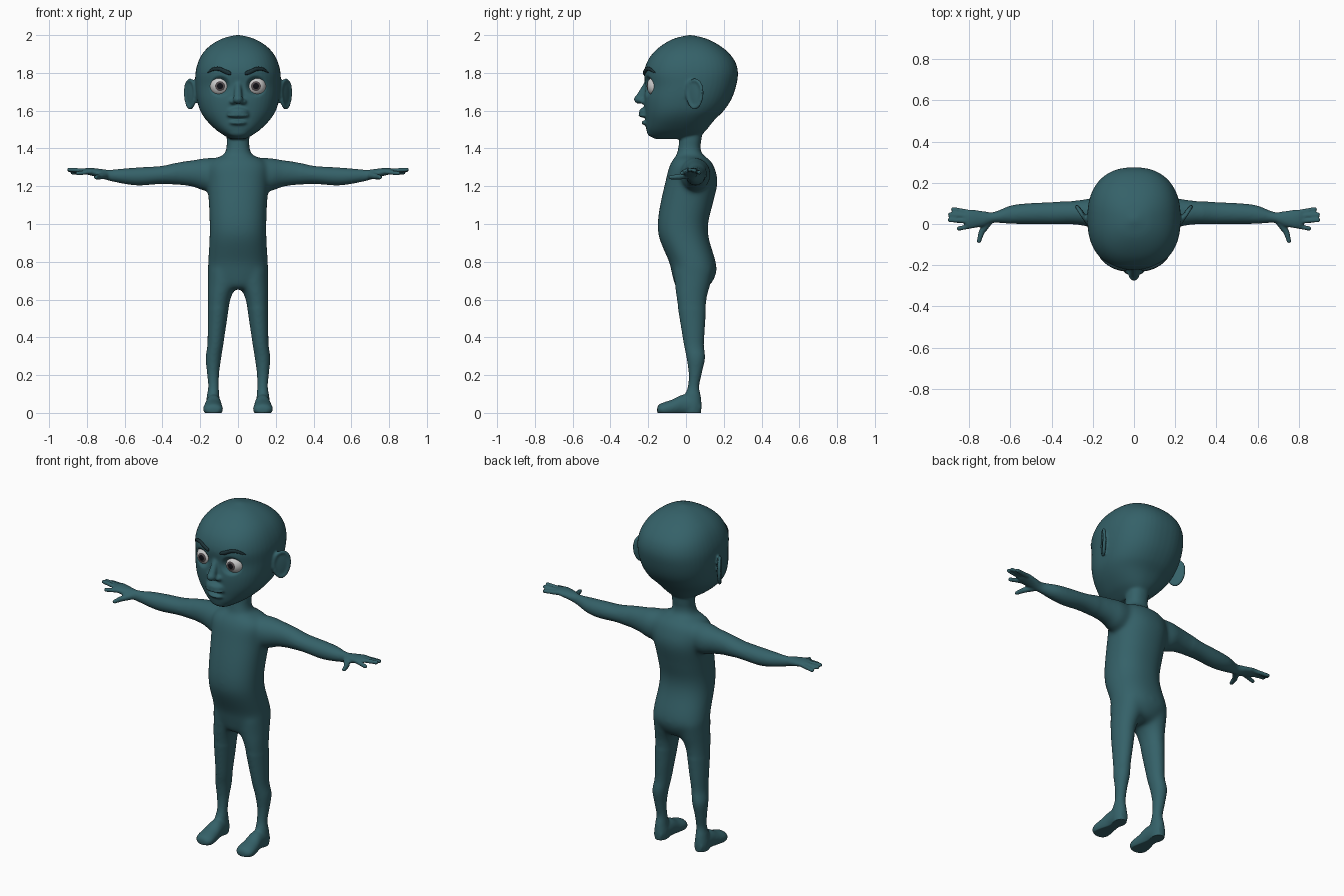
import bpy, bmesh, math
from mathutils import Matrix, Vector

if "Cube" in bpy.data.objects:
    bpy.data.objects.remove(bpy.data.objects["Cube"])


def material(name, rgb):
    m = bpy.data.materials.new(name)
    m.diffuse_color = (*rgb, 1)
    m.use_nodes = True
    m.node_tree.nodes["Principled BSDF"].inputs["Base Color"].default_value = m.diffuse_color
    return m


def spline(keys, steps=6):
    """Catmull-Rom interpolation of a list of tuples."""
    out = []
    k = [keys[0]] + list(keys) + [keys[-1]]
    for i in range(1, len(k) - 2):
        for s in range(steps):
            t = s / steps
            out.append([0.5 * (2 * b + (c - a) * t + (2 * a - 5 * b + 4 * c - d) * t * t
                               + (3 * b - a - 3 * c + d) * t ** 3)
                        for a, b, c, d in zip(*k[i - 1:i + 3])])
    out.append(list(keys[-1]))
    return out


def loft(bm, axis, keys, p=2.0, n=36):
    """Skin super-ellipse rings (t, centre u, centre v, radius u, radius v)."""
    place = {'x': lambda t, u, v: (t, u, v), 'y': lambda t, u, v: (u, t, v),
             'z': lambda t, u, v: (u, v, t)}[axis]
    rings = []
    for t, cu, cv, ru, rv in spline(keys):
        ring = []
        for i in range(n):
            c, s = math.cos(math.tau * i / n), math.sin(math.tau * i / n)
            u = cu + max(ru, .001) * math.copysign(abs(c) ** (2 / p), c)
            v = cv + max(rv, .001) * math.copysign(abs(s) ** (2 / p), s)
            ring.append(bm.verts.new(place(t, u, v)))
        rings.append(ring)
    for a, b in zip(rings, rings[1:]):
        for i in range(n):
            j = (i + 1) % n
            bm.faces.new((a[i], a[j], b[j], b[i]))
    bm.faces.new(rings[0])
    bm.faces.new(rings[-1])


def ball(bm, centre, radii, rot=Matrix(), seg=20):
    m = Matrix.Translation(centre) @ rot @ Matrix.Diagonal((*radii, 1))
    return bmesh.ops.create_uvsphere(bm, u_segments=seg, v_segments=seg // 2 + 2,
                                     radius=1, matrix=m)


def rope(bm, p, q, r1, r2, n=14):
    """Row of overlapping balls that the remesh fuses into a limb."""
    p, q = Vector(p), Vector(q)
    for i in range(n):
        t = i / (n - 1)
        r = r1 + (r2 - r1) * t
        ball(bm, p.lerp(q, t), (r, r, r), seg=12)


def finish(bm, name, mats):
    bmesh.ops.recalc_face_normals(bm, faces=bm.faces)
    me = bpy.data.meshes.new(name)
    bm.to_mesh(me)
    bm.free()
    ob = bpy.data.objects.new(name, me)
    bpy.context.collection.objects.link(ob)
    for m in mats:
        me.materials.append(m)
    me.shade_smooth()
    return ob


skin = material("skin", (.035, .12, .14))
brow_mat = material("brow", (.012, .032, .038))
white = material("eye_white", (.8, .8, .8))
iris = material("iris", (.09, .075, .08))
pupil = material("pupil", (.005, .005, .008))

bm = bmesh.new()

# arm and palm
loft(bm, 'x', [(.05, .04, 1.27, .07, .08), (.17, .05, 1.262, .08, .088),
               (.23, .055, 1.267, .067, .073), (.30, .055, 1.268, .058, .063),
               (.40, .053, 1.26, .053, .048), (.52, .05, 1.252, .05, .048),
               (.60, .045, 1.253, .044, .041), (.68, .032, 1.258, .026, .029),
               (.73, .025, 1.268, .037, .024), (.78, .025, 1.277, .044, .02),
               (.81, .027, 1.28, .042, .015), (.82, .027, 1.28, .03, .008)])
# fingers and thumb
for base, tip in (((.78, -.008, 1.277), (.85, -.022, 1.268)),
                  ((.80, .014, 1.28), (.894, .019, 1.288)),
                  ((.80, .037, 1.28), (.893, .046, 1.284)),
                  ((.79, .055, 1.277), (.877, .072, 1.272))):
    rope(bm, base, tip, .013, .0115)
rope(bm, (.705, .012, 1.257), (.74, -.04, 1.25), .02, .015)
rope(bm, (.74, -.04, 1.25), (.752, -.083, 1.247), .015, .0115)

# leg
loft(bm, 'z', [(.76, .085, .04, .074, .105), (.68, .083, .035, .077, .095),
               (.60, .10, .03, .06, .08), (.45, .1125, .037, .048, .063),
               (.36, .12, .042, .042, .053), (.29, .13, .052, .041, .049),
               (.21, .132, .049, .032, .035), (.14, .13, .04, .028, .03),
               (.09, .132, .035, .033, .043), (.04, .132, .035, .038, .048),
               (-.01, .132, .035, .034, .044)])
# foot
loft(bm, 'y', [(.078, .132, .03, .026, .026), (.03, .131, .04, .038, .05),
               (-.02, .13, .042, .042, .054), (-.07, .132, .028, .049, .044),
               (-.115, .132, .02, .053, .037), (-.142, .131, .018, .043, .027),
               (-.153, .13, .015, .022, .013)])

# ear: thin dish with a raised rim, flared backwards
turn = Matrix.Rotation(-math.radians(33), 4, 'Z')
centre = Vector((.25, .048, 1.688))
ball(bm, centre, (.011, .05, .078), turn)
for i in range(40):
    a = math.tau * i / 40
    w = .046 + .006 * math.sin(a)
    ball(bm, centre + turn @ Vector((.004, w * math.cos(a), .073 * math.sin(a))),
         (.011,) * 3, seg=10)
# nostril wing
ball(bm, (.027, -.226, 1.648), (.018, .018, .015))

# mirror every side part
dup = bmesh.ops.duplicate(bm, geom=bm.verts[:] + bm.edges[:] + bm.faces[:])['geom']
bmesh.ops.scale(bm, vec=(-1, 1, 1), verts=[g for g in dup if isinstance(g, bmesh.types.BMVert)])

# torso and neck: z, front y, back y, half width
torso = [(.655, -.04, .09, .05), (.68, -.06, .13, .11), (.74, -.075, .16, .156),
         (.80, -.09, .157, .158), (.92, -.14, .122, .151), (1.0, -.15, .117, .15),
         (1.10, -.137, .14, .154), (1.22, -.11, .167, .162), (1.30, -.09, .15, .165),
         (1.34, -.07, .125, .135), (1.365, -.05, .092, .08), (1.40, -.043, .077, .062),
         (1.47, -.03, .085, .06)]
# head
head = [(1.45, -.165, .05, .04), (1.47, -.195, .08, .075), (1.50, -.21, .11, .118),
        (1.55, -.215, .15, .168), (1.60, -.22, .20, .20), (1.66, -.222, .24, .217),
        (1.73, -.215, .265, .225), (1.80, -.222, .275, .225), (1.86, -.205, .26, .21),
        (1.91, -.17, .222, .182), (1.95, -.122, .17, .14), (1.98, -.067, .11, .087),
        (1.995, -.012, .055, .036), (2.001, .018, .022, .002)]
for rows, power in ((torso, 2.25), (head, 2.35)):
    loft(bm, 'z', [(z, 0, (f + b) / 2, w, (b - f) / 2) for z, f, b, w in rows], power, 48)

# nose, lips and chin
rope(bm, (0, -.203, 1.75), (0, -.244, 1.668), .016, .024)
ball(bm, (0, -.247, 1.66), (.027, .03, .024))
ball(bm, (0, -.2, 1.592), (.062, .05, .03))
ball(bm, (0, -.215, 1.574), (.062, .038, .011))
ball(bm, (0, -.204, 1.536), (.05, .034, .014))
ball(bm, (0, -.178, 1.492), (.058, .03, .032))

body = finish(bm, "body", [skin])

# fuse the parts into one skin
mod = body.modifiers.new("fuse", 'REMESH')
mod.mode = 'VOXEL'
mod.voxel_size = .006
bpy.context.view_layer.objects.active = body
body.select_set(True)
bpy.ops.object.modifier_apply(modifier=mod.name)

# soften joints, sink the eye sockets, flatten the soles
EYE = Vector((.095, -.153, 1.73))
bm = bmesh.new()
bm.from_mesh(body.data)
joints = [v for v in bm.verts if .55 < v.co.z < 1.43 and abs(v.co.x) < .33]
rest = [v for v in bm.verts if abs(v.co.x) < .66]
for verts, count in ((joints, 36), (rest, 4), (bm.verts[:], 2)):
    for _ in range(count):
        bmesh.ops.smooth_vert(bm, verts=verts, factor=.5, use_axis_x=True,
                              use_axis_y=True, use_axis_z=True)
for v in bm.verts:
    if v.co.y < -.1 and v.co.z > 1.6:
        d = math.hypot(abs(v.co.x) - EYE.x, v.co.z - EYE.z)
        v.co.y += .022 * math.exp(-(d / .046) ** 6)
    v.co.z = max(v.co.z, 0)
bm.to_mesh(body.data)
bm.free()
body.data.shade_smooth()


def face_y(x):
    return .028 - .25 * (1 - (abs(x) / .226) ** 2.35) ** (1 / 2.35)


for side, s in (("right", -1), ("left", 1)):
    # eyeball with iris and pupil rings round its front pole
    bm = bmesh.new()
    c = Vector((s * EYE.x, EYE.y, EYE.z))
    ball(bm, c, (.055,) * 3, Matrix.Rotation(math.pi / 2, 4, 'X'), seg=60)
    for f in bm.faces:
        a = math.degrees((f.calc_center_median() - c).angle(Vector((0, -1, 0))))
        f.material_index = 2 if a < 15 else 1 if a < 27 else 0
    finish(bm, side + "_eye", [white, iris, pupil])

    # eyebrow
    bm = bmesh.new()
    loft(bm, 'x', [(s * x, face_y(x) - .001, z, r * .8, r) for x, z, r in
                   ((.036, 1.796, .002), (.042, 1.798, .010), (.07, 1.808, .012),
                    (.10, 1.821, .011), (.13, 1.82, .009), (.155, 1.807, .006),
                    (.165, 1.80, .001))], n=16)
    finish(bm, side + "_eyebrow", [brow_mat])
